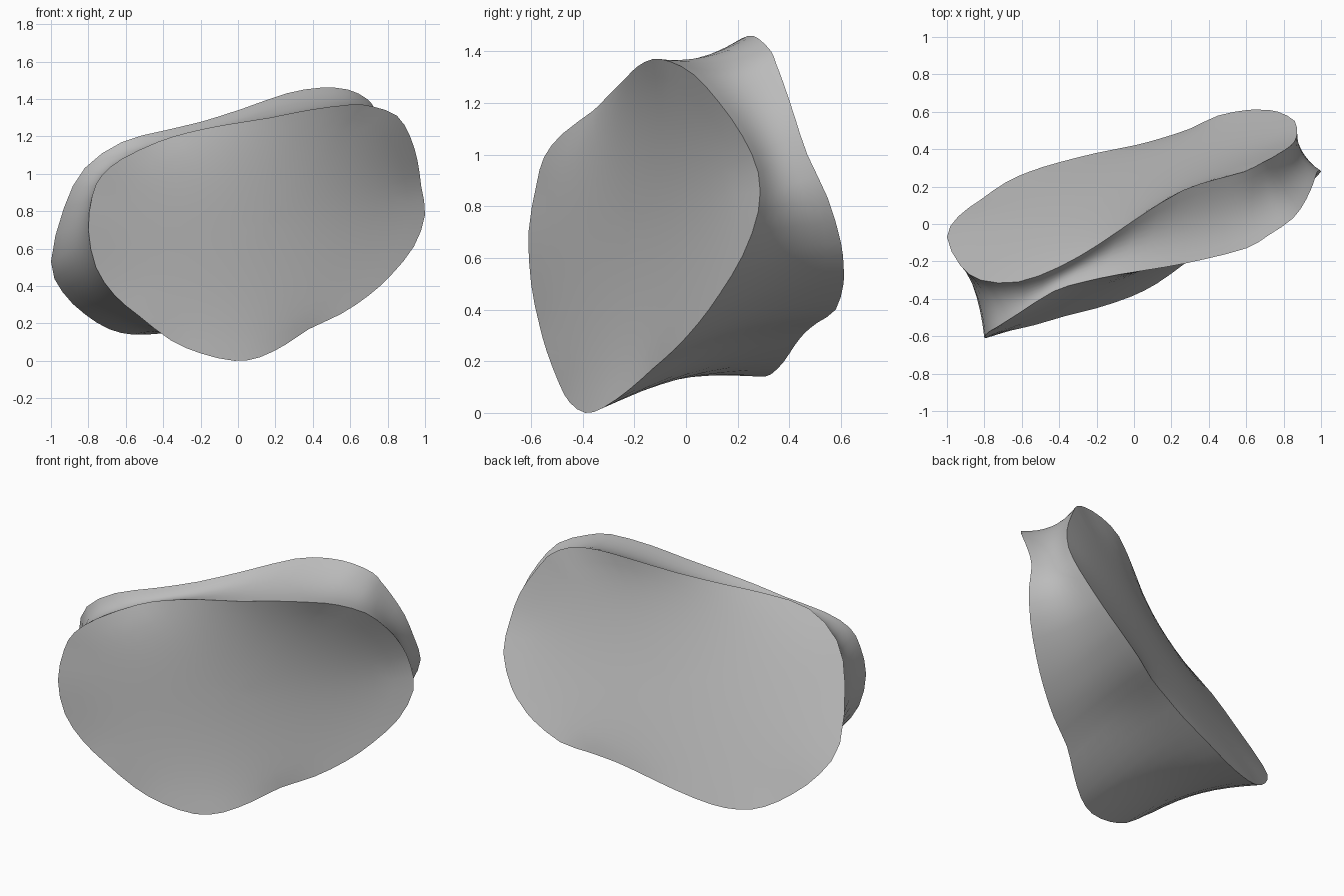
import bpy
import bmesh
import math
from mathutils import Vector

cube = bpy.data.objects.get("Cube")
if cube:
    bpy.data.objects.remove(cube, do_unlink=True)

WALL_STEPS = 8
WALL_DEPTH = .04
CAP_RINGS = 10

# Matching control points of the two rims: left end, bottom, right end, top
FRONT_RIM = [
    (-.8, -.61, .7), (-.76, -.6, .5), (-.66, -.57, .35), (-.53, -.54, .24),
    (-.36, -.49, .11), (-.2, -.45, .04), (-.02, -.39, 0), (.12, -.32, .02),
    (.26, -.22, .09), (.38, -.13, .17), (.55, -.04, .25), (.7, .05, .35),
    (.82, .13, .46), (.94, .22, .61), (1, .28, .78), (.98, .28, .93),
    (.96, .22, 1.07), (.92, .13, 1.2), (.85, .03, 1.31), (.72, -.06, 1.36),
    (.6, -.13, 1.37), (.37, -.19, 1.34), (.17, -.23, 1.3),
    (-.08, -.27, 1.26), (-.27, -.31, 1.22), (-.43, -.36, 1.17),
    (-.62, -.48, 1.08), (-.73, -.55, .99), (-.78, -.58, .88)]
BACK_RIM = [
    (-1, -.07, .53), (-.94, .04, .37), (-.82, .13, .25), (-.69, .22, .17),
    (-.56, .28, .14), (-.4, .33, .15), (-.2, .38, .2), (0, .42, .26),
    (.15, .46, .31), (.3, .51, .35), (.45, .58, .4), (.61, .61, .5),
    (.69, .61, .57), (.77, .6, .66), (.86, .55, .83), (.87, .47, 1),
    (.84, .42, 1.15), (.78, .38, 1.27), (.73, .35, 1.35), (.69, .33, 1.4),
    (.59, .28, 1.45), (.44, .24, 1.46), (.26, .18, 1.43), (.03, .04, 1.35),
    (-.19, -.11, 1.28), (-.4, -.23, 1.23), (-.62, -.31, 1.17),
    (-.82, -.3, 1.03), (-.93, -.22, .82)]


def smooth_loop(points):
    """Closed curve through the points, with one extra point per span."""
    pts = [Vector(p) for p in points]
    n = len(pts)
    loop = []
    for i in range(n):
        a, b, c, d = (pts[(i + k) % n] for k in (-1, 0, 1, 2))
        loop += [b, (9 * (b + c) - a - d) / 16]
    return loop


def bridge(bm, ring_a, ring_b):
    n = len(ring_a)
    for i in range(n):
        j = (i + 1) % n
        bm.faces.new((ring_a[i], ring_a[j], ring_b[j], ring_b[i]))


def add_membrane(bm, rim):
    """Fill a rim with a taut film, using a harmonic blend of the rim."""
    n = len(rim)
    spans = [(rim[(i + 1) % n].co - rim[i].co).length for i in range(n)]
    total = sum(spans)
    angles = [math.tau * sum(spans[:i]) / total for i in range(n)]
    shares = [spans[i] + spans[i - 1] for i in range(n)]

    def film_point(radius, angle):
        point, weight = Vector(), 0
        for v, a, share in zip(rim, angles, shares):
            w = share / (1 - 2 * radius * math.cos(angle - a) + radius ** 2)
            point += v.co * w
            weight += w
        return point / weight

    previous = rim
    for k in range(1, CAP_RINGS):
        radius = 1 - k / CAP_RINGS
        ring = [bm.verts.new(film_point(radius, a)) for a in angles]
        bridge(bm, previous, ring)
        previous = ring
    hub = bm.verts.new(film_point(0, 0))
    for i, v in enumerate(previous):
        bm.faces.new((v, previous[(i + 1) % n], hub))


def add_wall(bm, front, back):
    """Join the rims with a band that is hollowed towards the middle."""
    both = front + back
    middle = sum((v.co for v in both), Vector()) / len(both)
    previous = front
    for k in range(1, WALL_STEPS):
        t = k / WALL_STEPS
        ring = []
        for a, b in zip(front, back):
            p = a.co.lerp(b.co, t)
            depth = WALL_DEPTH * 4 * t * (1 - t)
            ring.append(bm.verts.new(p + (middle - p).normalized() * depth))
        bridge(bm, previous, ring)
        previous = ring
    bridge(bm, previous, back)


# Solid with two saddle-shaped faces and a hollow side wall
bm = bmesh.new()
front = [bm.verts.new(p) for p in smooth_loop(FRONT_RIM)]
back = [bm.verts.new(p) for p in smooth_loop(BACK_RIM)]
add_wall(bm, front, back)
add_membrane(bm, front)
add_membrane(bm, back)
bmesh.ops.recalc_face_normals(bm, faces=bm.faces[:])
for face in bm.faces:
    face.smooth = True

# Crisp rims between the faces and the wall
for rim in (front, back):
    for i, v in enumerate(rim):
        bm.edges.get((v, rim[(i + 1) % len(rim)])).smooth = False

mesh = bpy.data.meshes.new("saddle_disc")
bm.to_mesh(mesh)
bm.free()
body = bpy.data.objects.new("saddle_disc", mesh)
bpy.context.collection.objects.link(body)

# Plain grey
grey = bpy.data.materials.new("plain_grey")
grey.use_nodes = True
colour = (.5, .5, .5, 1)
grey.diffuse_color = colour
grey.node_tree.nodes["Principled BSDF"].inputs["Base Color"].default_value = colour
mesh.materials.append(grey)
